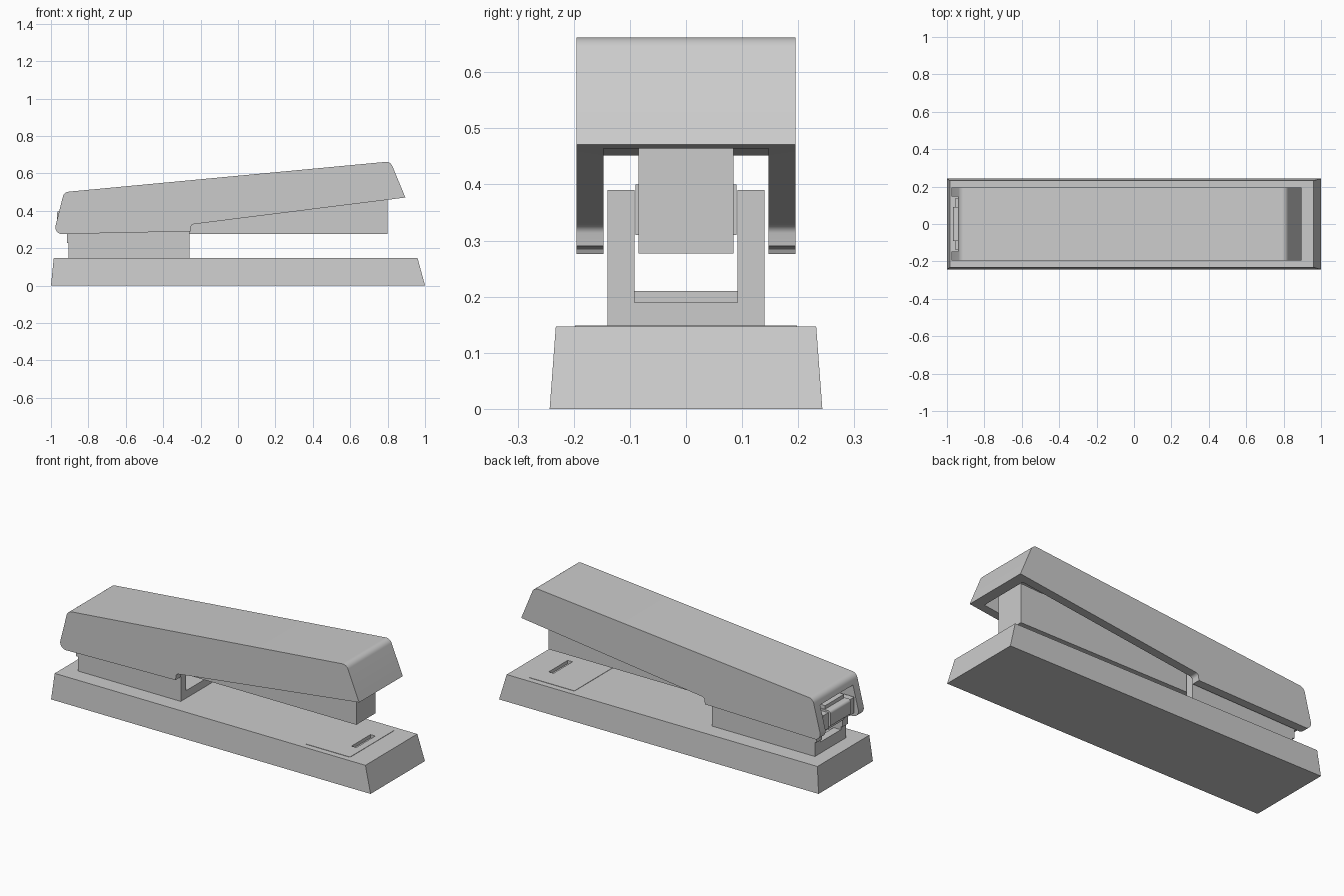
import bpy, bmesh, math

if "Cube" in bpy.data.objects:
    bpy.data.objects.remove(bpy.data.objects["Cube"])


def finish(name, bm):
    bmesh.ops.recalc_face_normals(bm, faces=bm.faces)
    me = bpy.data.meshes.new(name)
    bm.to_mesh(me)
    bm.free()
    ob = bpy.data.objects.new(name, me)
    bpy.context.collection.objects.link(ob)
    return ob


def extrude(name, profile, y0, y1):
    """Extrude an (x, z) side profile between two y values."""
    bm = bmesh.new()
    face = bm.faces.new([bm.verts.new((x, y0, z)) for x, z in profile])
    geo = bmesh.ops.extrude_face_region(bm, geom=[face])["geom"]
    verts = [v for v in geo if isinstance(v, bmesh.types.BMVert)]
    bmesh.ops.translate(bm, verts=verts, vec=(0, y1 - y0, 0))
    return finish(name, bm)


def box(name, x0, x1, y0, y1, z0, z1):
    return extrude(name, [(x0, z0), (x1, z0), (x1, z1), (x0, z1)], y0, y1)


def rounded(points, segments=6):
    """Round profile corners; each point is (x, z, radius)."""
    from mathutils import Vector
    out = []
    n = len(points)
    for i, (x, z, r) in enumerate(points):
        p = Vector((x, z))
        if r == 0:
            out.append((x, z))
            continue
        a = (Vector(points[i - 1][:2]) - p).normalized()
        b = (Vector(points[(i + 1) % n][:2]) - p).normalized()
        half = a.angle(b) / 2
        d = r / math.tan(half)
        p0, p1 = p + a * d, p + b * d
        c = p + (a + b).normalized() * (r / math.sin(half))
        for k in range(segments + 1):
            q = p0.lerp(p1, k / segments) - c
            q = c + q.normalized() * r
            out.append((q.x, q.y))
    return out


def cut(ob, cutter):
    cutter.hide_render = True
    mod = ob.modifiers.new("cut", "BOOLEAN")
    mod.operation = "DIFFERENCE"
    mod.solver = "EXACT"
    mod.object = cutter
    bpy.context.view_layer.objects.active = ob
    bpy.ops.object.modifier_apply(modifier=mod.name)
    bpy.data.objects.remove(cutter)


def smooth(ob):
    bpy.ops.object.select_all(action="DESELECT")
    ob.select_set(True)
    bpy.context.view_layer.objects.active = ob
    bpy.ops.object.shade_smooth_by_angle(angle=math.radians(30))


# Tapered base
bm = bmesh.new()
bmesh.ops.create_cube(bm, size=1)
for v in bm.verts:
    top = v.co.z > 0
    x = (0.96 if top else 1.0) if v.co.x > 0 else (-0.985 if top else -1.0)
    v.co = (x, math.copysign(0.232 if top else 0.243, v.co.y), 0.147 if top else 0)
base = finish("base", bm)
cut(base, box("slot_cutter", 0.77, 0.80, -0.085, 0.085, 0.13, 0.2))

# Thin anvil plate with staple slot
plate = box("anvil_plate", 0.56, 0.84, -0.198, 0.198, 0.14, 0.149)
cut(plate, box("slot_cutter", 0.77, 0.80, -0.085, 0.085, 0.1, 0.2))

# U-shaped hinge bracket: two walls and a floor
wall = [(-0.905, 0.147), (-0.26, 0.147), (-0.26, 0.39), (-0.955, 0.39),
        (-0.955, 0.30), (-0.915, 0.275), (-0.915, 0.228), (-0.905, 0.228)]
for side, s in (("front", -1), ("back", 1)):
    extrude("bracket_wall_" + side, wall, s * 0.092, s * 0.14)
extrude("bracket_floor", [(-0.905, 0.147), (-0.26, 0.147), (-0.26, 0.19),
                          (-0.86, 0.19), (-0.86, 0.21), (-0.905, 0.21)], -0.092, 0.092)

# Staple magazine and its rear hinge block
extrude("magazine", [(-0.93, 0.277), (0.80, 0.277), (0.80, 0.50), (-0.93, 0.42)],
        -0.085, 0.085)
block = extrude("hinge_block", rounded([(-0.968, 0.31, 0.015), (-0.9, 0.31, 0),
                                        (-0.9, 0.40, 0), (-0.968, 0.40, 0.015)]),
                -0.09, 0.09)
smooth(block)

# Hollow upper handle shell
outer = rounded([(-0.987, 0.275, 0.035), (-0.255, 0.29, 0), (-0.25, 0.327, 0.018),
                 (0.895, 0.471, 0), (0.815, 0.664, 0.035), (-0.93, 0.50, 0.035)])
shell = extrude("handle_shell", outer, -0.195, 0.195)
cut(shell, extrude("cavity_cutter", [(-1.1, 0.2), (0.84, 0.2), (0.84, 0.47),
                                     (0.775, 0.612), (-0.90, 0.452), (-1.1, 0.45)],
                   -0.147, 0.147))
smooth(shell)
